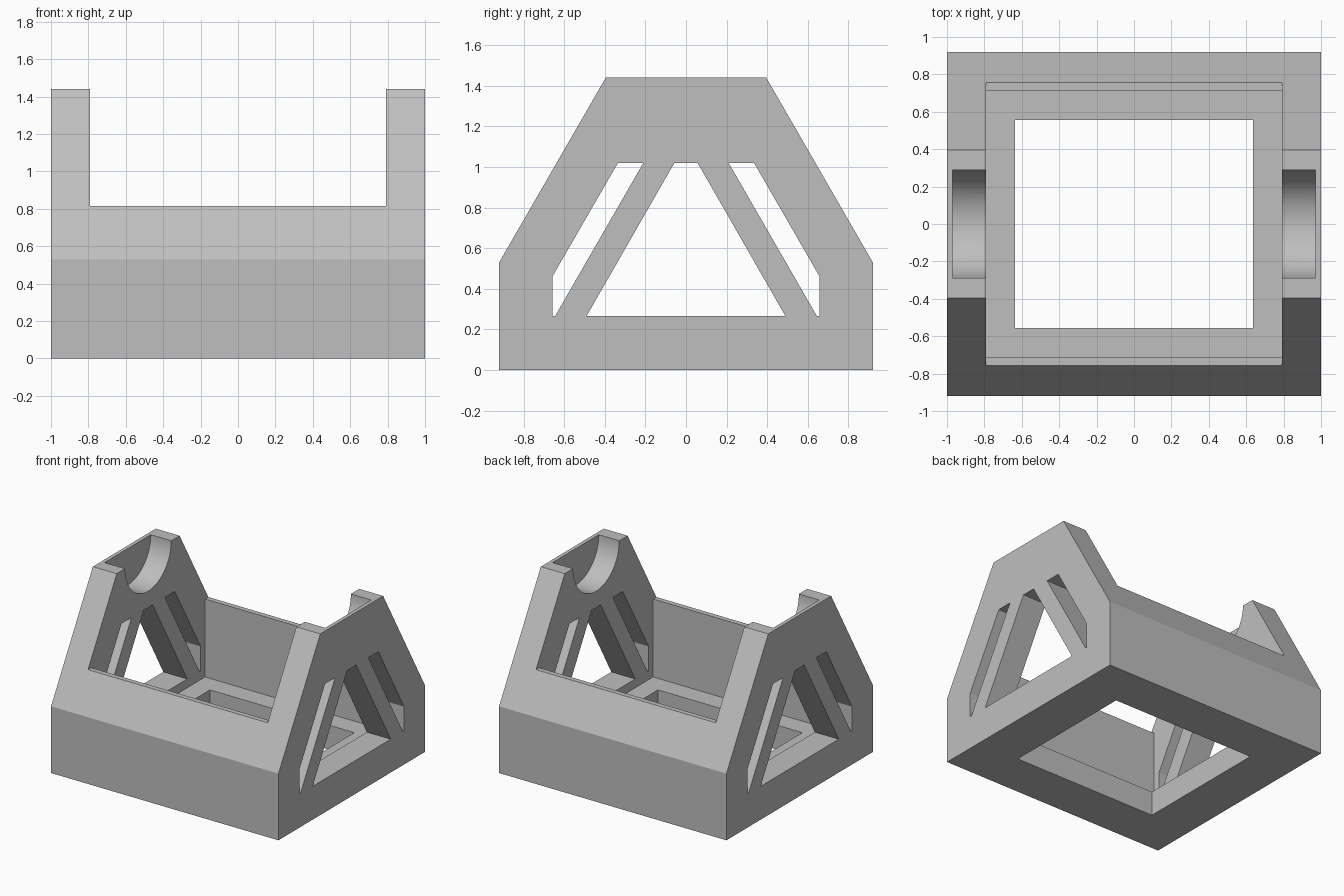
import bpy
import bmesh
import math

cube = bpy.data.objects.get("Cube")
if cube:
    bpy.data.objects.remove(cube, do_unlink=True)

grey = bpy.data.materials.new("plain grey")
grey.use_nodes = True
grey.diffuse_color = (0.52, 0.52, 0.52, 1)
grey.node_tree.nodes["Principled BSDF"].inputs["Base Color"].default_value = (0.52, 0.52, 0.52, 1)


def prism(name, profile, x0, x1):
    """Extrude a (y, z) profile along x."""
    bm = bmesh.new()
    face = bm.faces.new([bm.verts.new((x0, y, z)) for y, z in profile])
    grown = bmesh.ops.extrude_face_region(bm, geom=[face])["geom"]
    moved = [g for g in grown if isinstance(g, bmesh.types.BMVert)]
    bmesh.ops.translate(bm, verts=moved, vec=(x1 - x0, 0, 0))
    bmesh.ops.recalc_face_normals(bm, faces=bm.faces)
    mesh = bpy.data.meshes.new(name)
    bm.to_mesh(mesh)
    bm.free()
    mesh.materials.append(grey)
    obj = bpy.data.objects.new(name, mesh)
    bpy.context.collection.objects.link(obj)
    return obj


def box_profile(y, z0, z1):
    return [(-y, z0), (y, z0), (y, z1), (-y, z1)]


def mirrored(points):
    return [(-y, z) for y, z in points]


def cut(target, cutter):
    cutter.hide_render = True
    mod = target.modifiers.new("cut", "BOOLEAN")
    mod.operation = "DIFFERENCE"
    mod.solver = "EXACT"
    mod.object = cutter
    bpy.context.view_layer.objects.active = target
    bpy.ops.object.modifier_apply(modifier=mod.name)
    bpy.data.objects.remove(cutter, do_unlink=True)


# Main housing with sloped shoulders
half = [(0.92, 0), (0.92, 0.53), (0.395, 1.44)]
housing = prism("cradle_housing", half + mirrored(half)[::-1], -1, 1)

# Tray cavity, low front and back walls, and floor opening
cut(housing, prism("tray_cavity", box_profile(0.715, 0.195, 1.2), -0.79, 0.79))
cut(housing, prism("upper_gap", box_profile(1.1, 0.815, 1.6), -0.79, 0.79))
cut(housing, prism("floor_opening", box_profile(0.555, -0.2, 0.4), -0.635, 0.635))

# Truss windows in both end walls
centre = [(-0.057, 1.02), (0.057, 1.02), (0.49, 0.265), (-0.49, 0.265)]
side = [(0.21, 1.02), (0.335, 1.02), (0.658, 0.46), (0.658, 0.265), (0.645, 0.265)]
for profile in (centre, side, mirrored(side)):
    cut(housing, prism("truss_window", profile, -1.2, 1.2))

# Half-round bearing seats, closed by a thin outer plate
ring = [(0.29 * math.cos(2 * math.pi * i / 64), 1.44 + 0.29 * math.sin(2 * math.pi * i / 64))
        for i in range(64)]
cut(housing, prism("bearing_seats", ring, -0.97, 0.97))

# Keep the flat faces crisp and the seats smooth
bpy.ops.object.select_all(action="DESELECT")
housing.select_set(True)
bpy.context.view_layer.objects.active = housing
bpy.ops.object.shade_smooth_by_angle(angle=math.radians(25))
